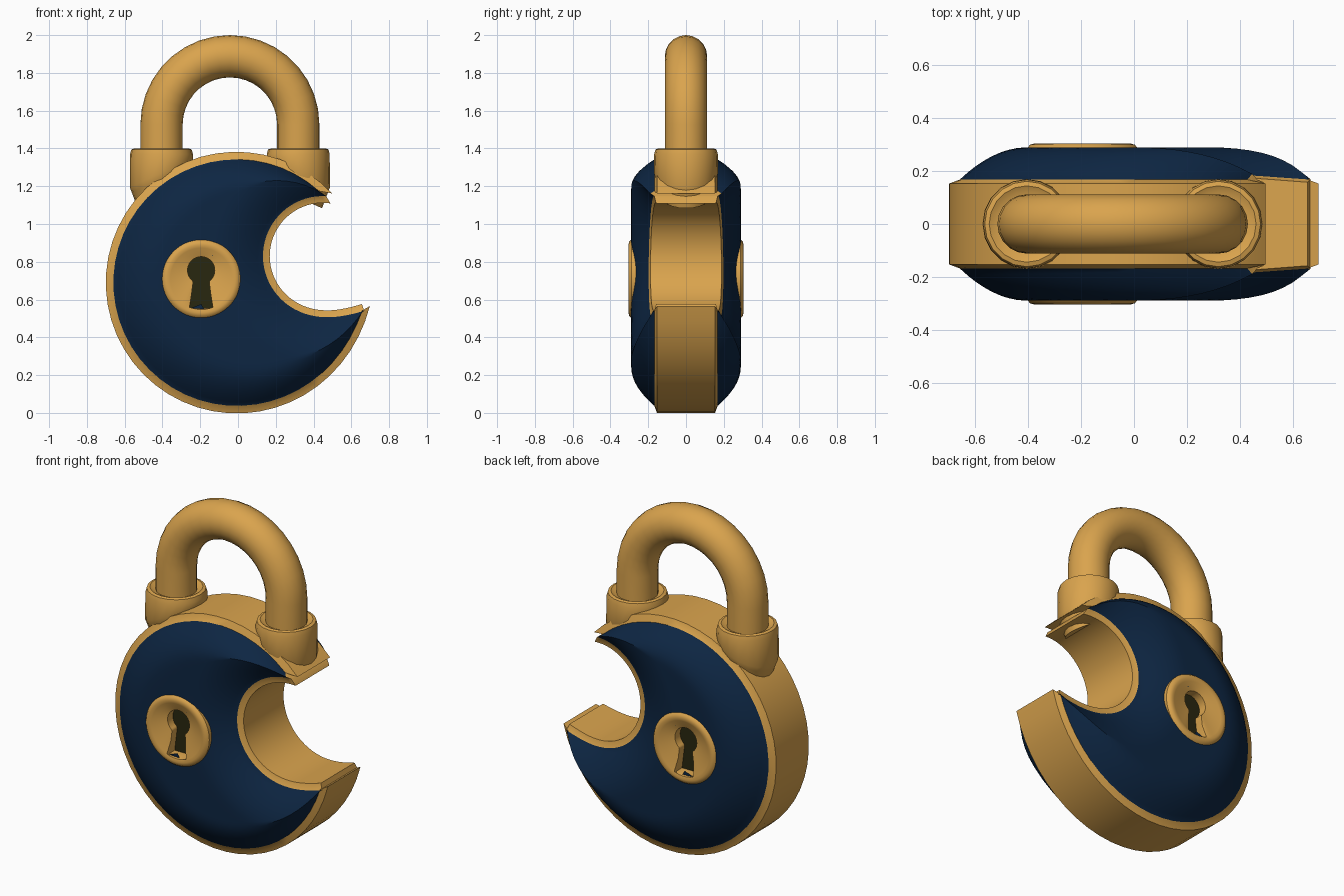
import bpy, bmesh, math
from math import sin, cos, radians, sqrt, pi

if "Cube" in bpy.data.objects:
    bpy.data.objects.remove(bpy.data.objects["Cube"])


def material(name, rgb):
    m = bpy.data.materials.new(name)
    m.diffuse_color = (*rgb, 1)
    m.use_nodes = True
    m.node_tree.nodes["Principled BSDF"].inputs["Base Color"].default_value = m.diffuse_color
    return m


GOLD = material("gold", (0.70, 0.37, 0.075))
NAVY = material("navy", (0.004, 0.019, 0.055))
DARK = material("keyhole_dark", (0.022, 0.02, 0.005))


def finish(bm, name, mats, angle=35):
    bmesh.ops.recalc_face_normals(bm, faces=bm.faces)
    me = bpy.data.meshes.new(name)
    bm.to_mesh(me)
    bm.free()
    for m in mats:
        me.materials.append(m)
    me.shade_smooth()
    me.set_sharp_from_angle(angle=radians(angle))
    ob = bpy.data.objects.new(name, me)
    bpy.context.collection.objects.link(ob)
    return ob


def loft(bm, rings, cap_start=False, cap_end=False):
    """Skin closed rings of equal length; returns the end cap."""
    vs = [[bm.verts.new(p) for p in r] for r in rings]
    n = len(vs[0])
    for a, b in zip(vs, vs[1:]):
        for i in range(n):
            j = (i + 1) % n
            bm.faces.new((a[i], a[j], b[j], b[i]))
    if cap_start:
        bm.faces.new(vs[0])
    return bm.faces.new(vs[-1]) if cap_end else None


# crescent body: rows run from the upper tip round to the lower tip,
# columns run across from the outer edge to the bite
ROWS, COLS = 44, 26
PLATE = (-0.195, 0.71)


def arc(c, r, a0, a1, t, grow):
    a = radians(a0 + (a1 - a0) * t)
    r += grow * t ** 12
    return c[0] + r * cos(a), c[1] + r * sin(a)


def section(t, side):
    out_c, in_c = (-0.008, 0.69), (0.45, 0.83)
    go = arc(out_c, 0.692, 43, 350, t, 0.025)
    no = arc(out_c, 0.652, 48, 347.5, t, 0.03)
    ni = arc(in_c, 0.318, 87, 307, t, 0.045)
    gi = arc(in_c, 0.282, 82, 309, t, 0.045)
    w = math.dist(no, ni)
    swell = 0.03 * sin(pi * t)
    pts = [(go[0], side * 0.153, go[1])]
    for i in range(COLS + 1):
        u = i / COLS
        s = min(1, min(u, 1 - u) * w / 0.26)
        base = 0.168 + swell * u ** 2
        y = base + (0.29 - base) * (1 - (1 - s) ** 2)
        pts.append((no[0] + (ni[0] - no[0]) * u, side * y, no[1] + (ni[1] - no[1]) * u))
    pts.append((gi[0], side * (0.158 + swell), gi[1]))
    return pts


bm = bmesh.new()
grid = []
for k in range(ROWS + 1):
    t = k / ROWS
    ring = section(t, -1) + section(t, 1)[::-1]
    grid.append([bm.verts.new(p) for p in ring])
half, n = COLS + 3, 2 * (COLS + 3)
for a, b in zip(grid, grid[1:]):
    for i in range(n):
        j = (i + 1) % n
        quad = (a[i], a[j], b[j], b[i])
        cx, cz = sum(v.co.x for v in quad) / 4, sum(v.co.z for v in quad) / 4
        col = i % half
        navy = 1 <= col <= COLS
        # leave an opening under the keyhole plates
        if navy and math.dist((cx, cz), PLATE) < 0.16:
            continue
        bm.faces.new(quad).material_index = 1 if navy else 0
for end in (grid[0], grid[-1]):
    for i in range(half - 1):
        f = bm.faces.new((end[i], end[i + 1], end[n - 2 - i], end[n - 1 - i]))
finish(bm, "crescent_body", [GOLD, NAVY])


# keyhole plates on both faces: dished ring, keyhole pocket, dark floor
def keyhole_radius(a):
    """Distance to the keyhole edge from the centre of its round part."""
    c, s = cos(a), sin(a)
    if s > -0.82:
        return 0.072
    half_w, depth = 0.06, 0.20
    # sloping side: x = 0.035 + 0.125 * depth below centre
    side = 0.035 / max(1e-6, abs(c) - 0.125 * -s) if abs(c) > 0.125 * -s else 9
    return max(0.06, min(side, depth / -s))


key = (-0.195, 0.755)
angles = [2 * pi * i / 64 for i in range(64)]
corner = math.atan2(-0.20, 0.06)
for a in (corner, -pi - corner):        # snap points to the bottom corners
    a %= 2 * pi
    k = min(range(64), key=lambda i: abs(angles[i] - a))
    angles[k] = a
for side, name in ((-1, "front_keyhole_plate"), (1, "back_keyhole_plate")):
    bm = bmesh.new()
    rings = []
    for r, y in ((0.208, 0.25), (0.208, 0.288), (0.198, 0.3), (0.18, 0.305), (0.163, 0.3)):
        rings.append([(PLATE[0] + r * cos(a), side * y, PLATE[1] + r * sin(a)) for a in angles])
    hole = [(key[0] + keyhole_radius(a) * cos(a), key[1] + keyhole_radius(a) * sin(a)) for a in angles]
    rings += [[(x, side * y, z) for x, z in hole] for y in (0.28, 0.23)]
    loft(bm, rings, cap_end=True).material_index = 1
    finish(bm, name, [GOLD, DARK])

# shackle: round bar swept along an arch
bm = bmesh.new()
cx, cz, R, r = -0.043, 1.526, 0.362, 0.112
path = [(cx - R, 1.25, pi)]
path += [(cx + R * cos(a), cz + R * sin(a), a) for a in (pi - pi * i / 18 for i in range(19))]
path.append((cx + R, 1.25, 0))
rings = []
for x, z, a in path:
    rings.append([(x + r * cos(b) * cos(a), r * sin(b), z + r * cos(b) * sin(a))
                  for b in (2 * pi * i / 20 for i in range(20))])
loft(bm, rings, True, True)
finish(bm, "shackle", [GOLD])

# collars: oval sleeves whose lower edge follows the body
for sx, name in ((-1, "left_collar"), (1, "right_collar")):
    bm = bmesh.new()
    c = cx + sx * R

    def ring(k, z_top=None, drop=0.0):
        pts = []
        for i in range(20):
            a = 2 * pi * i / 20
            x, y = 0.168 * k * cos(a), 0.17 * k * sin(a)
            # slanted lower edge, falling away from the middle of the lock
            z = z_top if z_top else 1.27 - 0.45 * sx * x - drop
            pts.append((c + x, y, z))
        return pts

    loft(bm, [ring(0.75, drop=0.13), ring(0.94, drop=0.03), ring(1.0), ring(0.99, 1.37),
              ring(0.95, 1.395), ring(0.85, 1.4), ring(0.68, 1.385)], True, True)
    finish(bm, name, [GOLD])
